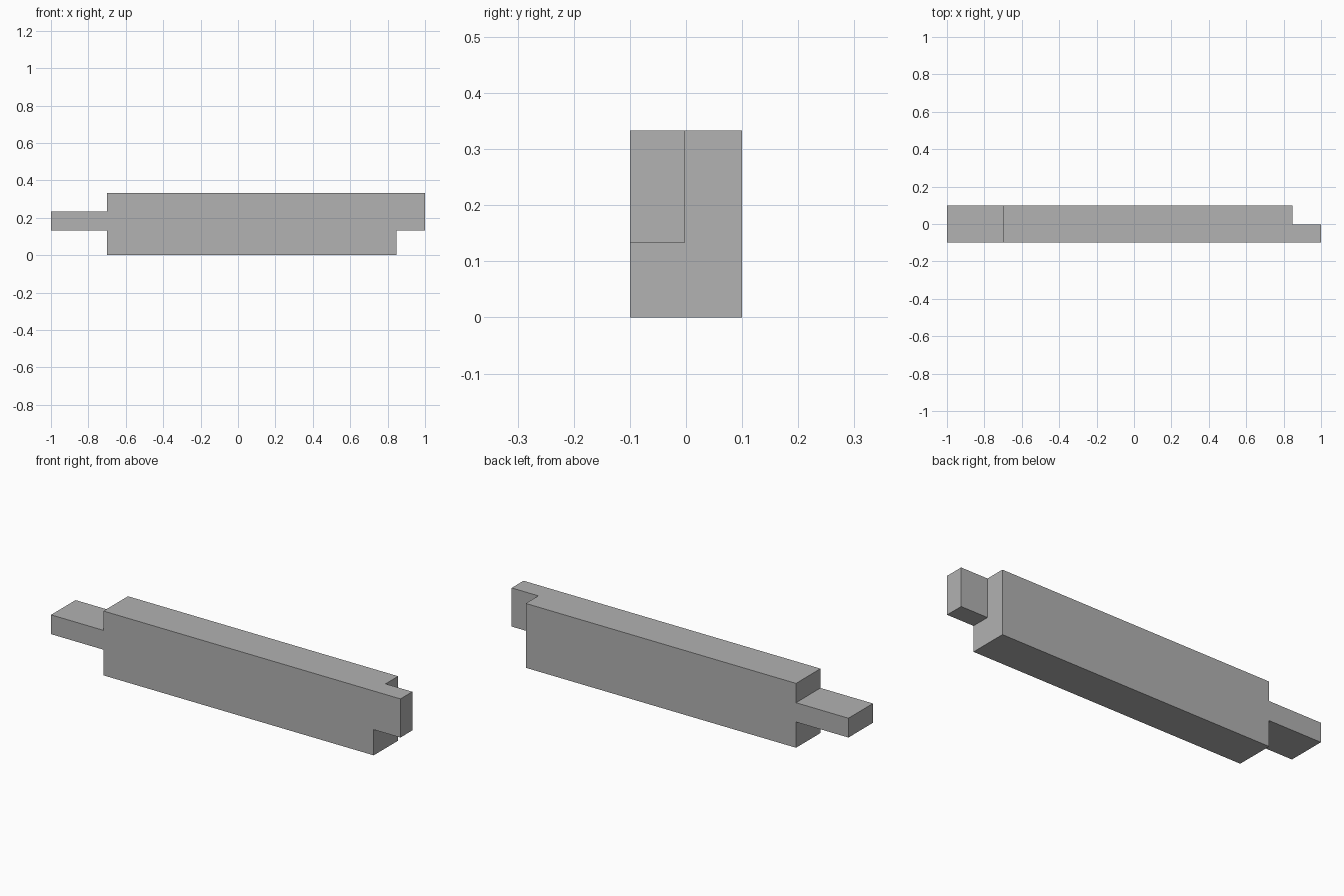
import bpy
import bmesh
from mathutils import Matrix, Vector

if "Cube" in bpy.data.objects:
    bpy.data.objects.remove(bpy.data.objects["Cube"], do_unlink=True)

# Plain grey material
grey = bpy.data.materials.new("plain_grey")
grey.use_nodes = True
colour = (0.445, 0.445, 0.445, 1)
grey.diffuse_color = colour
grey.node_tree.nodes["Principled BSDF"].inputs["Base Color"].default_value = colour


def add_object(name, bm):
    bmesh.ops.recalc_face_normals(bm, faces=bm.faces)
    mesh = bpy.data.meshes.new(name)
    bm.to_mesh(mesh)
    bm.free()
    mesh.materials.append(grey)
    obj = bpy.data.objects.new(name, mesh)
    bpy.context.collection.objects.link(obj)
    return obj


# Side outline: beam body, flat tenon at one end, raised tab at the other
END, SHOULDER, TAB = 1.0, -0.70, 0.847
TOP, MID, LOW, HALF = 0.333, 0.233, 0.133, 0.10
outline = [(SHOULDER, 0), (TAB, 0), (TAB, LOW), (END, LOW), (END, TOP),
           (SHOULDER, TOP), (SHOULDER, MID), (-END, MID), (-END, LOW),
           (SHOULDER, LOW)]
bm = bmesh.new()
face = bm.faces.new([bm.verts.new((x, -HALF, z)) for x, z in outline])
sweep = bmesh.ops.extrude_face_region(bm, geom=[face])
bmesh.ops.translate(bm, vec=(0, 2 * HALF, 0),
                    verts=[v for v in sweep["geom"] if isinstance(v, bmesh.types.BMVert)])
beam = add_object("jointed_beam", bm)

# Cutter that removes the back half of the raised tab
low, high = Vector((TAB, -0.003, -0.1)), Vector((1.2, 0.2, 0.5))
bm = bmesh.new()
bmesh.ops.create_cube(bm, size=1, matrix=Matrix.Translation((low + high) / 2)
                      @ Matrix.Diagonal((high - low).to_4d()))
cutter = add_object("tab_cutter", bm)
cutter.hide_render = True
cutter.hide_viewport = True
cutter.display_type = "WIRE"

cut = beam.modifiers.new("tab_cut", "BOOLEAN")
cut.operation = "DIFFERENCE"
cut.solver = "EXACT"
cut.object = cutter
